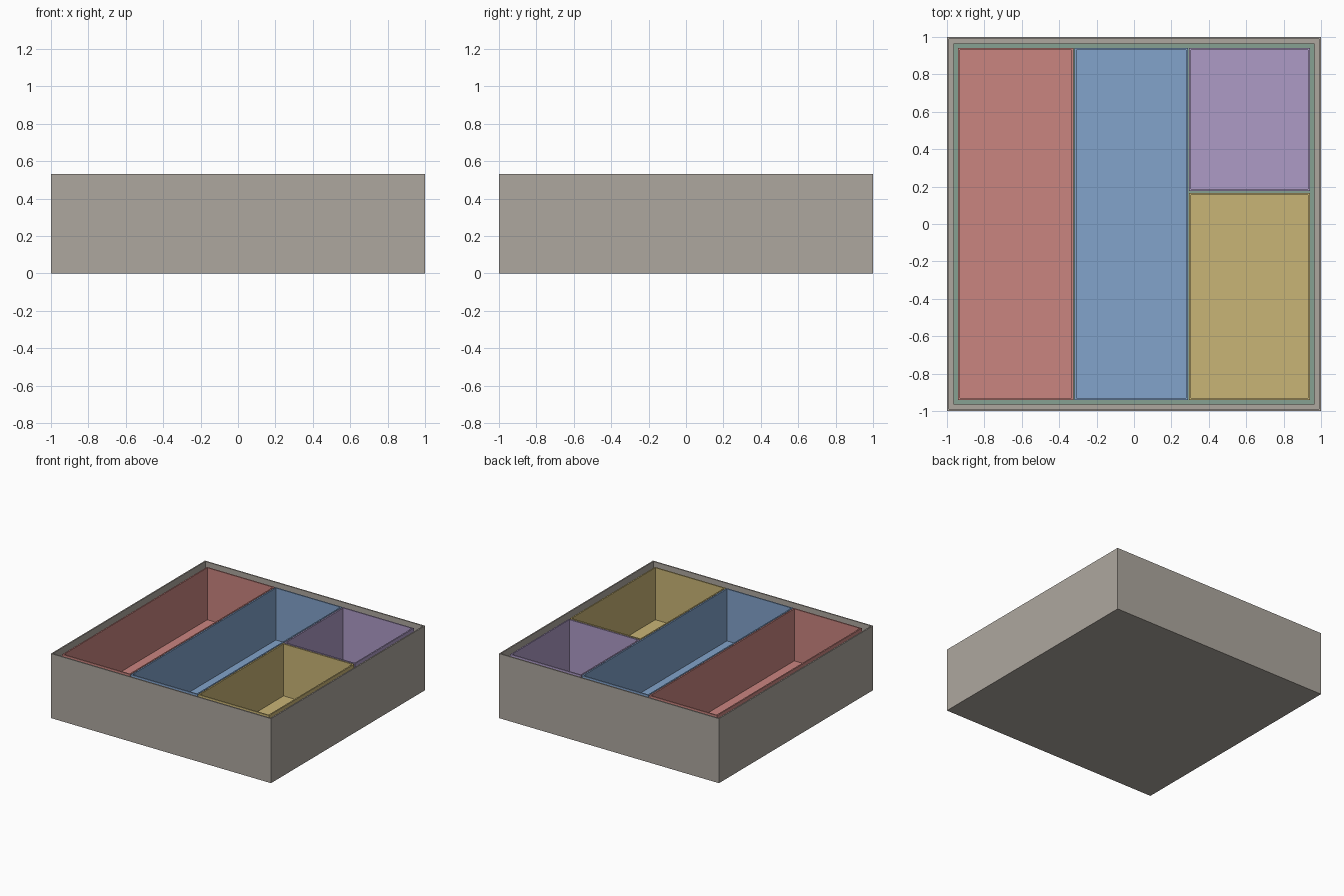
import bpy
import bmesh
from mathutils import Vector

old = bpy.data.objects.get("Cube")
if old:
    bpy.data.objects.remove(old, do_unlink=True)

WALL = 0.015
BOX_TOP = 0.53
BOARD_TOP = 0.075
TRAY_TOP = 0.517


def srgb(r, g, b):
    """Turn 0-255 display values into a linear colour."""
    lin = [((c / 255 + 0.055) / 1.055) ** 2.4 for c in (r, g, b)]
    return (*lin, 1)


def make_material(name, color):
    mat = bpy.data.materials.new(name)
    mat.use_nodes = True
    mat.diffuse_color = color
    mat.node_tree.nodes["Principled BSDF"].inputs["Base Color"].default_value = color
    return mat


def block(name, x, y, z, mat, wall=0.0):
    """Box spanning the given ranges; with a wall thickness it is hollow and open on top."""
    bm = bmesh.new()
    bmesh.ops.create_cube(bm, size=1)
    spans = (x, y, z)
    size = Vector([b - a for a, b in spans])
    centre = Vector([(a + b) / 2 for a, b in spans])
    for v in bm.verts:
        v.co = centre + v.co * size
    if wall:
        bm.normal_update()
        top = max(bm.faces, key=lambda f: f.normal.z)
        bmesh.ops.inset_region(bm, faces=[top], thickness=wall)
        # Push the inset face down, drawing the inner walls behind it
        result = bmesh.ops.extrude_face_region(bm, geom=[top])
        if top.is_valid:
            bmesh.ops.delete(bm, geom=[top], context="FACES_ONLY")
        for v in result["geom"]:
            if isinstance(v, bmesh.types.BMVert):
                v.co.z = z[0] + wall
    bmesh.ops.recalc_face_normals(bm, faces=bm.faces)
    mesh = bpy.data.meshes.new(name)
    bm.to_mesh(mesh)
    bm.free()
    mesh.materials.append(mat)
    obj = bpy.data.objects.new(name, mesh)
    bpy.context.collection.objects.link(obj)
    return obj


# Outer box and the board lying on its floor
block("outer_box", (-1, 1), (-1, 1), (0, BOX_TOP),
      make_material("warm_grey", srgb(174, 167, 159)), WALL)
block("base_board", (-0.965, 0.965), (-0.965, 0.965), (WALL, BOARD_TOP),
      make_material("sage_green", srgb(134, 161, 146)))

# Open trays: two full-length, two sharing the last column
trays = [
    ("red", srgb(202, 133, 128), (-0.94, -0.323), (-0.94, 0.94)),
    ("blue", srgb(130, 163, 203), (-0.317, 0.289), (-0.94, 0.94)),
    ("yellow", srgb(201, 181, 118), (0.295, 0.94), (-0.94, 0.166)),
    ("purple", srgb(173, 155, 198), (0.295, 0.94), (0.176, 0.94)),
]
for colour, value, x, y in trays:
    block(colour + "_tray", x, y, (BOARD_TOP, TRAY_TOP),
          make_material("soft_" + colour, value), WALL)
